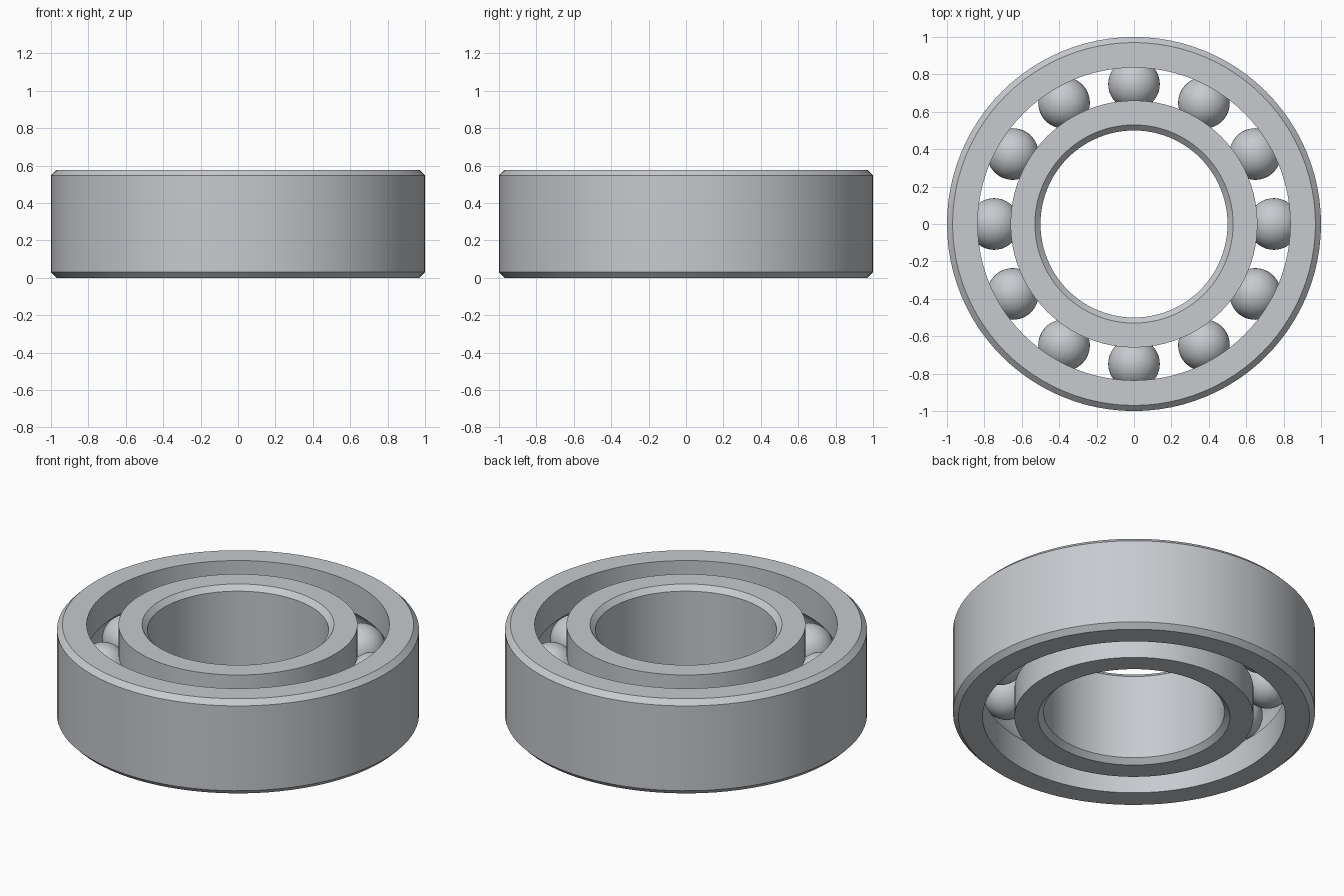
import bpy, bmesh, math
from mathutils import Matrix

cube = bpy.data.objects.get("Cube")
if cube:
    bpy.data.objects.remove(cube, do_unlink=True)

HEIGHT = 0.577
MID = HEIGHT / 2
PITCH = 0.748          # radius of the ball circle
BALL_R = 0.138
GROOVE_R = 0.14
CHAMFER = 0.03
SEGMENTS = 96
BALLS = 12

steel = bpy.data.materials.new("Steel Grey")
steel.use_nodes = True
colour = (0.57, 0.59, 0.62, 1)
steel.diffuse_color = colour
steel.node_tree.nodes["Principled BSDF"].inputs["Base Color"].default_value = colour


def finish(bm, name, sharp):
    """Turn a bmesh into a shaded, coloured object."""
    mesh = bpy.data.meshes.new(name)
    bmesh.ops.recalc_face_normals(bm, faces=bm.faces)
    bm.to_mesh(mesh)
    bm.free()
    mesh.materials.append(steel)
    obj = bpy.data.objects.new(name, mesh)
    bpy.context.collection.objects.link(obj)
    bpy.ops.object.select_all(action='DESELECT')
    obj.select_set(True)
    bpy.context.view_layer.objects.active = obj
    bpy.ops.object.shade_smooth_by_angle(angle=math.radians(sharp))
    return obj


def race(name, plain_r, track_r):
    """Ring with a chamfered plain wall and a ball groove in the track wall."""
    side = 1 if track_r > PITCH else -1
    edge = plain_r - side * CHAMFER
    profile = [(edge, 0), (plain_r, CHAMFER), (plain_r, HEIGHT - CHAMFER),
               (edge, HEIGHT), (track_r, HEIGHT)]
    # Groove arc, from top lip to bottom lip
    half = math.acos(abs(track_r - PITCH) / GROOVE_R)
    steps = 16
    for i in range(steps + 1):
        a = half - 2 * half * i / steps
        profile.append((PITCH + side * GROOVE_R * math.cos(a),
                        MID + GROOVE_R * math.sin(a)))
    profile.append((track_r, 0))

    # Revolve the closed profile
    bm = bmesh.new()
    rings = []
    for s in range(SEGMENTS):
        t = math.tau * s / SEGMENTS
        rings.append([bm.verts.new((r * math.cos(t), r * math.sin(t), z))
                      for r, z in profile])
    n = len(profile)
    for s in range(SEGMENTS):
        a, b = rings[s], rings[(s + 1) % SEGMENTS]
        for i in range(n):
            j = (i + 1) % n
            bm.faces.new((a[i], b[i], b[j], a[j]))
    return finish(bm, name, 30)


# Outer and inner rings
race("outer_ring", 1.0, 0.836)
race("inner_ring", 0.5, 0.66)

# Balls spaced evenly between the rings
for k in range(BALLS):
    t = math.tau * k / BALLS
    bm = bmesh.new()
    bmesh.ops.create_uvsphere(
        bm, u_segments=48, v_segments=24, radius=BALL_R,
        matrix=Matrix.Translation((PITCH * math.cos(t), PITCH * math.sin(t), MID)))
    finish(bm, f"ball_{k + 1}", 30)
